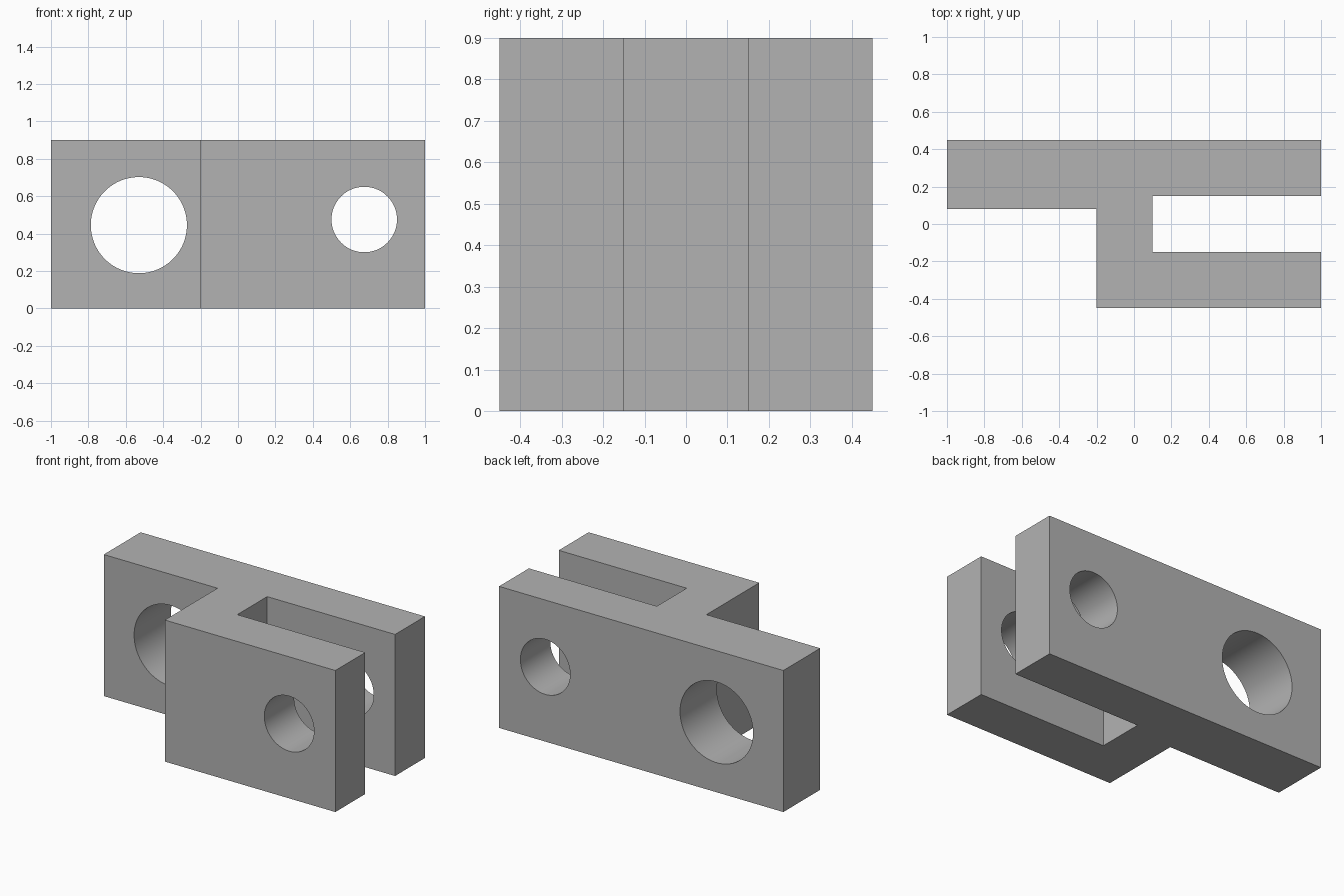
import bpy
import bmesh
from mathutils import Matrix

HEIGHT = 0.9

cube = bpy.data.objects.get("Cube")
if cube:
    bpy.data.objects.remove(cube, do_unlink=True)

# Plain grey metal
grey = bpy.data.materials.new("grey_metal")
grey.use_nodes = True
grey.diffuse_color = (0.45, 0.45, 0.45, 1)
grey.node_tree.nodes["Principled BSDF"].inputs["Base Color"].default_value = grey.diffuse_color


def make_object(name, bm):
    bmesh.ops.recalc_face_normals(bm, faces=bm.faces)
    mesh = bpy.data.meshes.new(name)
    bm.to_mesh(mesh)
    bm.free()
    mesh.materials.append(grey)
    obj = bpy.data.objects.new(name, mesh)
    bpy.context.collection.objects.link(obj)
    return obj


def drill(body, name, x, z, radius):
    """Bore a round hole through the body along y."""
    bm = bmesh.new()
    turn = Matrix.Translation((x, 0, z)) @ Matrix.Rotation(1.5707963, 4, "X")
    bmesh.ops.create_cone(bm, cap_ends=True, segments=96, radius1=radius,
                          radius2=radius, depth=2, matrix=turn)
    cutter = make_object(name, bm)
    cutter.hide_render = True
    mod = body.modifiers.new(name, "BOOLEAN")
    mod.operation = "DIFFERENCE"
    mod.solver = "EXACT"
    mod.object = cutter
    bpy.context.view_layer.objects.active = body
    bpy.ops.object.modifier_apply(modifier=name)
    bpy.data.objects.remove(cutter, do_unlink=True)


# Forked body: plan outline extruded upward
outline = [(-1, 0.45), (-1, 0.08), (-0.2, 0.08), (-0.2, -0.45), (1, -0.45),
           (1, -0.15), (0.1, -0.15), (0.1, 0.15), (1, 0.15), (1, 0.45)]
bm = bmesh.new()
base = bm.faces.new([bm.verts.new((x, y, 0)) for x, y in outline])
top = bmesh.ops.extrude_face_region(bm, geom=[base])["geom"]
bmesh.ops.translate(bm, vec=(0, 0, HEIGHT),
                    verts=[v for v in top if isinstance(v, bmesh.types.BMVert)])
body = make_object("fork_bracket", bm)

# Large hole in the tongue, small pin hole through both fork arms
drill(body, "tongue_hole", -0.53, 0.445, 0.257)
drill(body, "pin_hole", 0.675, 0.475, 0.175)

# Smooth bores with sharp rims
bpy.ops.object.select_all(action="DESELECT")
body.select_set(True)
bpy.context.view_layer.objects.active = body
bpy.ops.object.shade_smooth_by_angle(angle=0.5)
